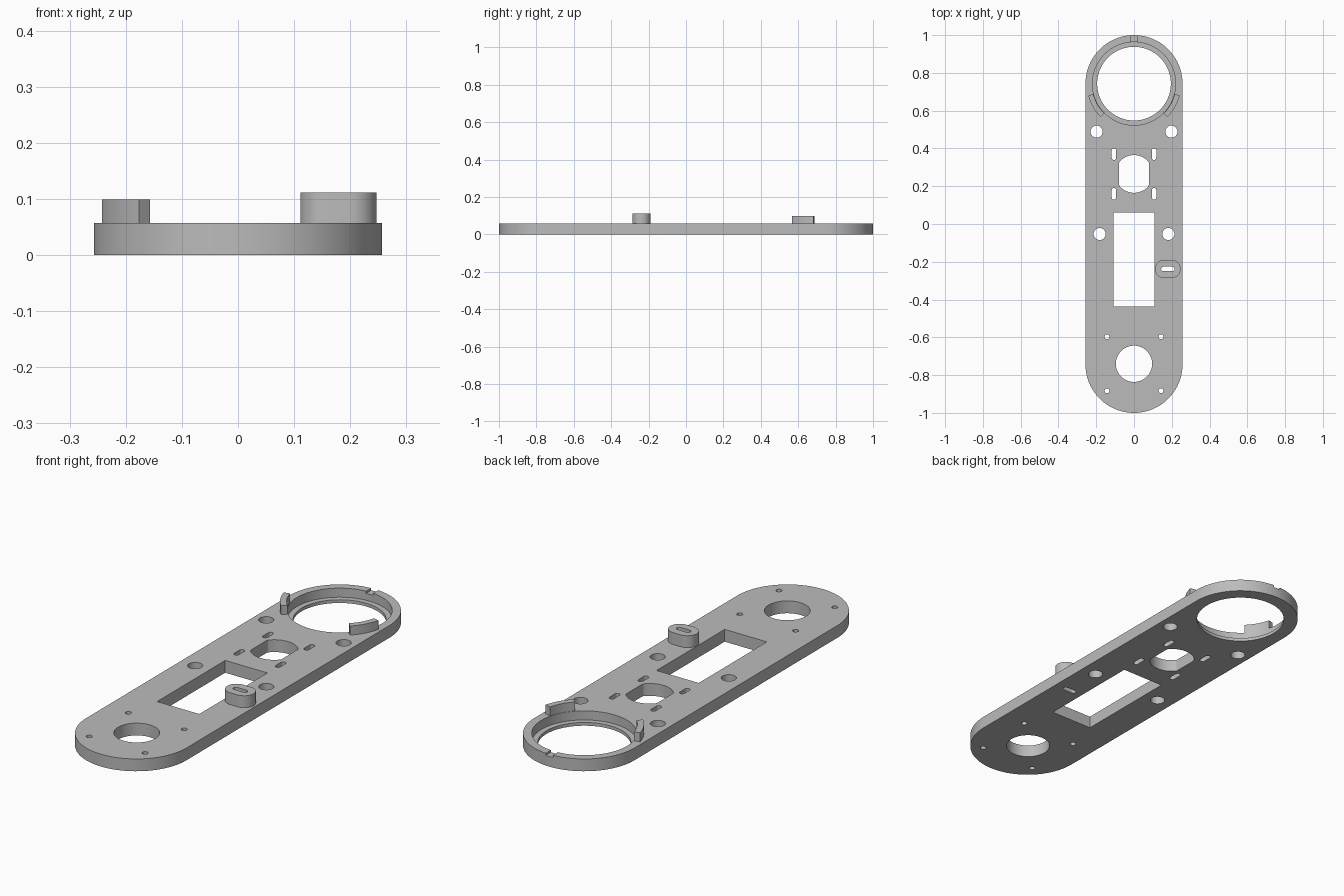
import bpy, bmesh
from math import sin, cos, pi, radians

cube = bpy.data.objects.get("Cube")
if cube:
    bpy.data.objects.remove(cube)

grey = bpy.data.materials.new("light grey")
grey.use_nodes = True
grey.diffuse_color = (0.5, 0.5, 0.5, 1)
grey.node_tree.nodes["Principled BSDF"].inputs["Base Color"].default_value = (0.5, 0.5, 0.5, 1)

THICK = 0.057
END = 0.743     # centre of the rounded ends


def arc(x, y, r, a0, a1, n):
    """Points along an arc, angles in degrees."""
    return [(x + r * cos(radians(a0 + (a1 - a0) * i / n)),
             y + r * sin(radians(a0 + (a1 - a0) * i / n))) for i in range(n + 1)]


def circle(x, y, r, n=32):
    return arc(x, y, r, 0, 360, n)[:-1]


def slot(x, y, half, r, upright, n=12):
    """Stadium outline; half is the offset of the end centres."""
    if upright:
        return arc(x, y + half, r, 0, 180, n) + arc(x, y - half, r, 180, 360, n)
    return arc(x + half, y, r, -90, 90, n) + arc(x - half, y, r, 90, 270, n)


def box(x0, x1, y0, y1):
    return [(x0, y0), (x1, y0), (x1, y1), (x0, y1)]


def prism(name, outlines, z0, z1):
    """Extrude every outline from z0 to z1 into one object."""
    bm = bmesh.new()
    for pts in outlines:
        low = [bm.verts.new((x, y, z0)) for x, y in pts]
        high = [bm.verts.new((x, y, z1)) for x, y in pts]
        bm.faces.new(low[::-1])
        bm.faces.new(high)
        for i in range(len(pts)):
            j = (i + 1) % len(pts)
            bm.faces.new((low[i], low[j], high[j], high[i]))
    bmesh.ops.recalc_face_normals(bm, faces=bm.faces)
    mesh = bpy.data.meshes.new(name)
    bm.to_mesh(mesh)
    bm.free()
    mesh.materials.append(grey)
    ob = bpy.data.objects.new(name, mesh)
    bpy.context.collection.objects.link(ob)
    return ob


def activate(ob):
    bpy.ops.object.select_all(action='DESELECT')
    ob.select_set(True)
    bpy.context.view_layer.objects.active = ob


def cut(target, outlines, z0=-0.1, z1=0.3):
    cutter = prism("cutter", outlines, z0, z1)
    cutter.hide_render = True
    mod = target.modifiers.new("cut", 'BOOLEAN')
    mod.operation = 'DIFFERENCE'
    mod.solver = 'EXACT'
    mod.object = cutter
    activate(target)
    bpy.ops.object.modifier_apply(modifier=mod.name)
    bpy.data.objects.remove(cutter)


# Base plate with round ends
plate = prism("base_plate", [slot(0, 0, END, 0.257, True, 48)], 0, THICK)

# Stepped ring seat and its small rim notch
cut(plate, [circle(0, END, 0.22, 96)], 0.015)
cut(plate, [box(-0.018, 0.018, 0.95, 1.05)], THICK - 0.01)

# Through openings
boss_slot = slot(0.179, -0.238, 0.023, 0.012, False)
flat_hole = [(max(-0.079, min(0.079, x)), y) for x, y in circle(0, 0, 0.1, 64)]
flat_hole = [(x, y + 0.265) for x, y in flat_hole]
holes = [circle(0, END, 0.195, 96), circle(0, -0.74, 0.096, 64), flat_hole,
         box(-0.108, 0.108, -0.437, 0.061), boss_slot]
for s in (-1, 1):
    holes += [circle(s * 0.198, 0.489, 0.032), circle(s * 0.182, -0.053, 0.032)]
    holes += [slot(s * 0.106, y, 0.019, 0.012, True) for y in (0.37, 0.16)]
    holes += [circle(s * 0.143, y, 0.013, 20) for y in (-0.597, -0.883)]
cut(plate, holes)

# Slotted boss beside the rectangular window
boss = prism("slotted_boss", [slot(0.179, -0.238, 0.02, 0.048, False, 24)], THICK, 0.112)
cut(boss, [boss_slot])

# Curved retaining clips around the ring seat
parts = [plate, boss]
for side, a0, a1 in (("left", -45, -14.5), ("right", 194.5, 225)):
    outline = arc(0, END, 0.25, a0, a1, 12) + arc(0, END, 0.222, a1, a0, 12)
    parts.append(prism(side + "_ring_clip", [outline], THICK, 0.099))

for ob in parts:
    activate(ob)
    bpy.ops.object.shade_smooth_by_angle(angle=radians(30))
